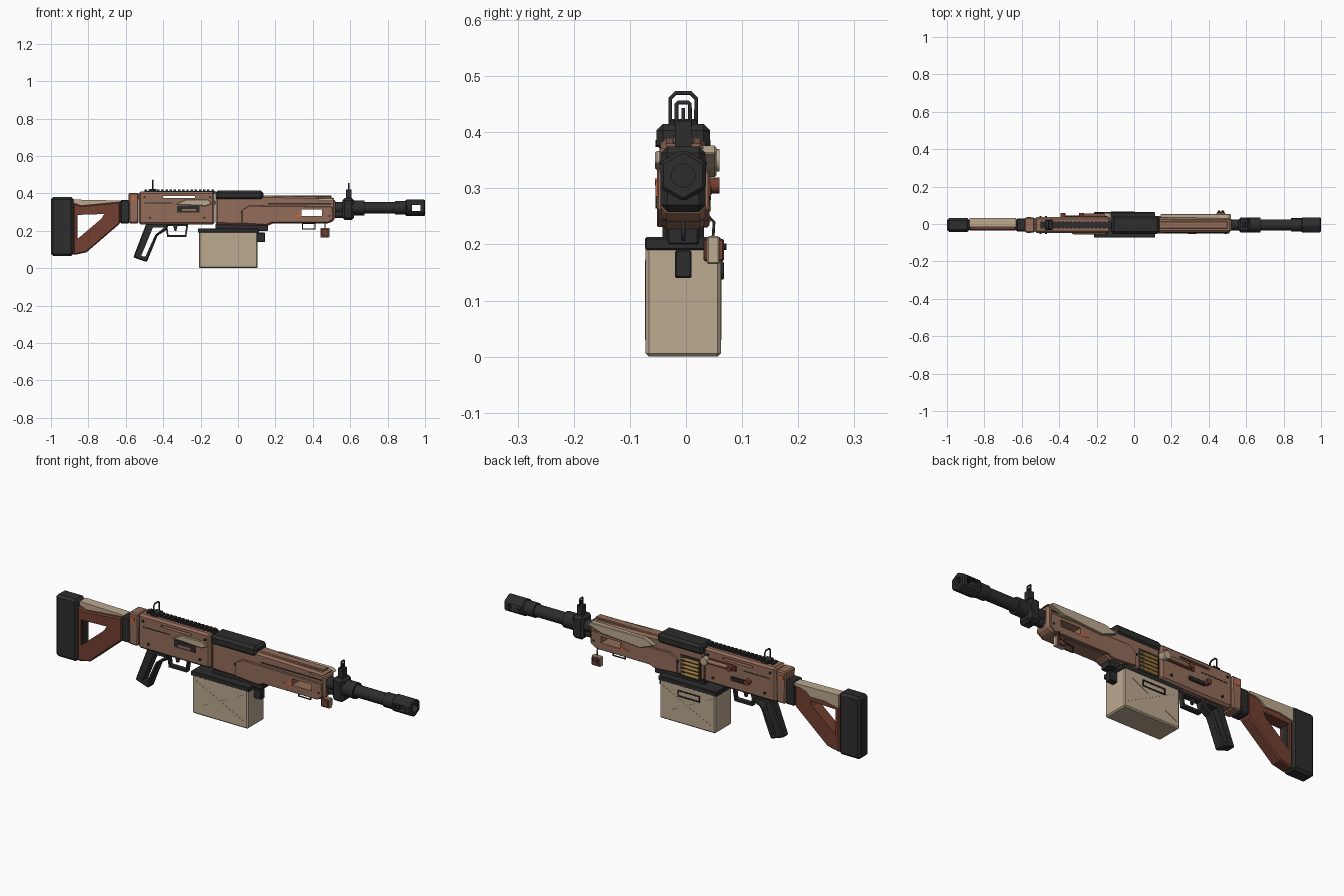
import bpy, bmesh
from math import sin, cos, pi, radians

if "Cube" in bpy.data.objects:
    bpy.data.objects.remove(bpy.data.objects["Cube"], do_unlink=True)

# Shared planes and sizes
MID = -.005
BORE_Z = .323
BUTT, COLLAR, REAR, SEAM, FRONT = -.88, -.63, -.53, -.12, .52
BELLY, DECK, LID = .24, .41, .2
BODY = .042
FINE, EDGE, HEAVY = .003, .006, .012


def material(name, *rgb):
    mat = bpy.data.materials.new(name)
    mat.use_nodes = True
    mat.diffuse_color = (*rgb, 1)
    mat.node_tree.nodes["Principled BSDF"].inputs["Base Color"].default_value = (*rgb, 1)
    return mat


DARK = material("charcoal", .026, .026, .027)
BROWN = material("clay brown", .29, .15, .1)
RUST = material("red brown", .17, .05, .03)
TAN = material("tan", .5, .4, .28)
ORANGE = material("orange", .7, .12, .03)
BRASS = material("brass", .34, .2, .05)


def extrude(name, outline, axis, start, end, mat, bevel=0):
    """Prism: an outline in the plane across the axis, drawn from start to end."""
    place = {"x": lambda p, t: (t, *p), "y": lambda p, t: (p[0], t, p[1])}[axis]
    bm = bmesh.new()
    base = bm.faces.new([bm.verts.new(place(p, start)) for p in outline])
    bottom = bm.verts[:]
    top = [bm.verts.new(place(p, end)) for p in outline]
    bm.faces.new(top[::-1])
    for i in range(len(top)):
        bm.faces.new((bottom[i - 1], bottom[i], top[i], top[i - 1]))
    bmesh.ops.recalc_face_normals(bm, faces=bm.faces)
    mesh = bpy.data.meshes.new(name)
    bm.to_mesh(mesh)
    bm.free()
    mesh.materials.append(mat)
    ob = bpy.data.objects.new(name, mesh)
    bpy.context.collection.objects.link(ob)
    if bevel:
        mod = ob.modifiers.new("bevel", "BEVEL")
        mod.width, mod.segments, mod.limit_method = bevel, 1, "ANGLE"
    return ob


def slab(name, outline, mat, left, right=None, bevel=0):
    """Side outline given thickness to the left and right of the centre plane."""
    right = left if right is None else right
    return extrude(name, outline, "y", MID - right, MID + left, mat, bevel)


def rect(x0, x1, z0, z1, rake=0):
    """Side outline of a box; rake draws in both lower corners."""
    return [(x0 + rake, z0), (x1 - rake, z0), (x1, z1), (x0, z1)]


def centred(x, z, size):
    return rect(x - size, x + size, z - size, z + size)


def rod(name, axis, centre, radius, start, end, mat, sides=16, bevel=0):
    turns = [2 * pi * i / sides for i in range(sides)]
    outline = [(centre[0] + radius * sin(t), centre[1] + radius * cos(t)) for t in turns]
    ob = extrude(name, outline, axis, start, end, mat, bevel)
    if sides > 8:
        bpy.ops.object.select_all(action="DESELECT")
        ob.select_set(True)
        bpy.context.view_layer.objects.active = ob
        bpy.ops.object.shade_smooth_by_angle(angle=radians(40))
    return ob


def wire(name, path, mat, radius=.004, closed=False):
    curve = bpy.data.curves.new(name, "CURVE")
    curve.dimensions, curve.bevel_depth, curve.bevel_resolution = "3D", radius, 1
    curve.use_fill_caps = True
    spline = curve.splines.new("POLY")
    spline.points.add(len(path) - 1)
    for point, co in zip(spline.points, path):
        point.co = (*co, 1)
    spline.use_cyclic_u = closed
    curve.materials.append(mat)
    bpy.context.collection.objects.link(bpy.data.objects.new(name, curve))


def hoop(name, x, half, z0, z1, corner):
    """Upright sight frame across the body, with clipped upper corners."""
    side = [(half, z0), (half, z1 - corner), (half - corner, z1)]
    path = [(x, MID - y, z) for y, z in side] + [(x, MID + y, z) for y, z in side[::-1]]
    wire(name, path, DARK)


def cut(ob, *cutters):
    for cutter in cutters:
        mod = ob.modifiers.new("cut", "BOOLEAN")
        mod.operation, mod.solver, mod.object = "DIFFERENCE", "EXACT", cutter
    graph = bpy.context.evaluated_depsgraph_get()
    mesh = bpy.data.meshes.new_from_object(ob.evaluated_get(graph))
    ob.modifiers.clear()
    ob.data = mesh
    for cutter in cutters:
        bpy.data.objects.remove(cutter, do_unlink=True)


def pierce(ob, *outlines):
    """Cut openings straight through a part from side to side."""
    cut(ob, *[slab("opening", o, ob.data.materials[0], 1) for o in outlines])


# Shoulder stock with its open triangle
slab("butt_pad", rect(-1, BUTT, .065, .38), DARK, .037, bevel=HEAVY)
stock = slab("stock", [(BUTT, .35), (-.84, .335), (COLLAR, .355), (COLLAR, BELLY), (-.81, .085), (BUTT, .07)],
             RUST, .03, bevel=EDGE)
pierce(stock, [(-.86, .285), (-.715, .29), (-.73, .265), (-.86, .155)])
slab("stock_hole_edge", rect(BUTT, -.858, .15, .29), DARK, .02)
slab("cheek_rest", [(BUTT, .345), (-.84, .33), (COLLAR, .35), (COLLAR, .362), (BUTT, .367)], TAN, .038, HEAVY)
slab("cheek_plate", [(BUTT, .36), (COLLAR, .36), (-.7, .335), (-.72, .315), (-.8, .315), (BUTT, .3)], TAN, .038, 0)
slab("stock_collar", rect(COLLAR, -.58, BELLY, .365), DARK, .034, bevel=EDGE)

# Receiver
slab("receiver_end", rect(-.585, REAR, BELLY, .403, FINE), BROWN, .04, bevel=EDGE)
slab("orange_button", centred(-.562, .372, .01), ORANGE, BODY)
receiver = slab("receiver", rect(REAR, SEAM - .005, BELLY - .005, DECK), BROWN, BODY, bevel=.01)
pierce(receiver, rect(-.4, -.23, .376, .387))
slab("receiver_groove", rect(-.5, -.35, .347, .352), DARK, BODY + .001)
for x, z in ((-.47, .27), (-.18, .27), (-.5, .38), (-.15, .38), (.02, .3), (.49, .28)):
    rod("body_pin", "y", (x, z), EDGE, MID - .049, MID + .049, DARK, 8)

# Port and cover on the right
slab("ejection_port", rect(-.325, -.205, .297, .334), DARK, 0, .046)
slab("bolt_face", rect(-.3, -.225, .305, .318), BROWN, 0, .05)
slab("port_cover", [(-.335, .34), (-.17, .333), (-.14, .345), (-.16, .367), (-.28, .367)], TAN, 0, .05, FINE)

# Charging handle and controls on the left
slab("handle_track", rect(-.31, -.13, .335, .365), RUST, .048, 0, FINE)
rod("handle_rod", "x", (.045, .35), .01, -.27, -.13, BROWN)
for name, x, z, radius, mat in (("handle_knob", -.14, .35, .02, TAN), ("handle_cap", -.28, .35, .014, RUST),
                                ("selector_knob", -.38, .305, .014, RUST)):
    rod(name, "y", (x, z), radius, MID, .06, mat)
slab("selector_lever", rect(-.37, -.28, .285, .305), DARK, .05, 0, FINE)

# Top rail and rear sight
slab("top_rail", rect(-.5, SEAM, .4, .414), DARK, .016)
TEETH = 17
for i in range(TEETH):
    x = -.5 + i * (SEAM + .5) / TEETH
    slab("rail_tooth", rect(x, x + .013, DECK, .421), DARK, .018)
hoop("rear_sight", -.455, .023, DECK, .47, .01)
slab("rear_sight_base", rect(-.475, -.435, DECK, .424), DARK, .026, bevel=FINE)

# Feed cover
slab("feed_cover", rect(SEAM, .135, .365, .415), DARK, .048, bevel=HEAVY)

# Handguard with through openings
lower_edge = [(.16, .228), (.19, BELLY), (.49, BELLY), (FRONT, .262)]
guard = slab("handguard", [(SEAM, .235), *lower_edge, (FRONT, .368), (.505, .38), (SEAM, .395)],
             BROWN, .04, bevel=.01)
window = rect(.34, .45, .28, .313)
pierce(guard, window, rect(.43, .56, .363, .371))
panel = slab("guard_panel", [(.02, BELLY), *[(x - .01, z + FINE) for x, z in lower_edge],
                             (.505, .33), (.06, .335), (.02, .31)], BROWN, .047, bevel=FINE)
pierce(panel, window)
slab("guard_groove", rect(.16, .5, .342, .348), DARK, BODY)
slab("orange_mark", [(.29, .28), (.335, .274), (.335, .312), (.325, .287)], ORANGE, .049)
slab("guard_plate", [(.14, .352), (.2, .376), (.5, .376), (FRONT, .362), (.44, .335), (.22, .32)],
     TAN, .059, -.03, FINE)
slab("guard_spine", rect(.14, .5, .38, .39), BROWN, .02, bevel=FINE)

# Belt opening with rounds
slab("belt_opening", rect(-.108, .005, .23, .34), DARK, BODY + .001, 0)
for i in range(5):
    z = .245 + i * .019
    rod("round_case", "x", (MID + BODY, z), .008, -.1, -.02, BRASS)
    rod("round_tip", "x", (MID + BODY, z), .005, -.02, 0, BRASS)

# Ammunition box
slab("magazine_well", rect(SEAM, .16, LID, BELLY), DARK, .028, bevel=FINE)
slab("ammo_box", rect(-.208, .105, 0, LID), TAN, .067, bevel=HEAVY / 2)
slab("ammo_lid", rect(-.215, .112, .19, .213), DARK, .068, bevel=FINE)
slab("lid_latch", rect(.1, .145, .14, .19), DARK, .015, bevel=FINE)
for low, high in ((.03, .17), (.17, .03)):
    slab("box_rib", [(-.19, low), (.09, high), (.09, high + FINE), (-.19, low + FINE)], TAN, .068)
wire("box_handle", [(x, .064, z) for x, z in rect(SEAM, 0, .14, .167)], DARK, closed=True)

# Pistol grip, trigger and guard
grip = slab("pistol_grip", [(-.49, BELLY), (-.37, BELLY), (-.38, .205), (-.43, .175), (-.487, .033), (-.56, .058)],
            DARK, .024, bevel=EDGE)
pierce(grip, [(-.455, .217), (-.395, .217), (-.443, .178), (-.495, .062), (-.518, .065)])
slab("trigger", rect(-.35, -.32, LID, BELLY, .01), DARK, EDGE)
trigger_guard = slab("trigger_guard", rect(-.39, -.265, .166, BELLY, HEAVY), DARK, HEAVY)
pierce(trigger_guard, rect(-.378, -.277, .178, .225, EDGE))

# Barrel, gas block and front sight
for name, radius, start, end in (("barrel", .03, .5, .93), ("barrel_sleeve", .04, .61, .675),
                                 ("barrel_ring", .036, .84, .9)):
    rod(name, "x", (MID, BORE_Z), radius, start, end, DARK)
slab("gas_block", rect(.558, .62, .258, .375), DARK, .04, bevel=HEAVY)
rod("gas_tube", "x", (MID, .29), .022, .5, .57, DARK)
muzzle = rod("muzzle_brake", "x", (MID, BORE_Z), .047, .895, 1, DARK, 6, EDGE)
cut(muzzle, rod("bore", "x", (MID, BORE_Z), .021, .9, 2, DARK))
pierce(muzzle, rect(.91, .975, .306, .338))
SIGHT = .592
slab("front_sight_base", rect(SIGHT - .014, SIGHT + .014, .37, .42), DARK, .015)
hoop("front_sight", SIGHT, HEAVY, DECK, .453, FINE)
slab("sight_post", rect(SIGHT - FINE, SIGHT + FINE, DECK, .443), DARK, FINE)

# Sling loop and hanging charm
wire("sling_loop", [(x, MID, z) for x, z in rect(.345, .412, .209, BELLY)], DARK, closed=True)
CHARM, CHARM_Z = .465, .19
wire("charm_cord", [(CHARM, .035, .255), (CHARM, .05, BELLY), (CHARM, .048, .21)], DARK, FINE)
slab("charm", centred(CHARM, CHARM_Z, .025), TAN, .065, -.042, FINE)
slab("charm_face", centred(CHARM, CHARM_Z, .02), RUST, .073, -.036, FINE)
for x in (CHARM - .01, CHARM + .01):
    rod("charm_eye", "y", (x, CHARM_Z + EDGE), EDGE, .06, .072, DARK, 8)
